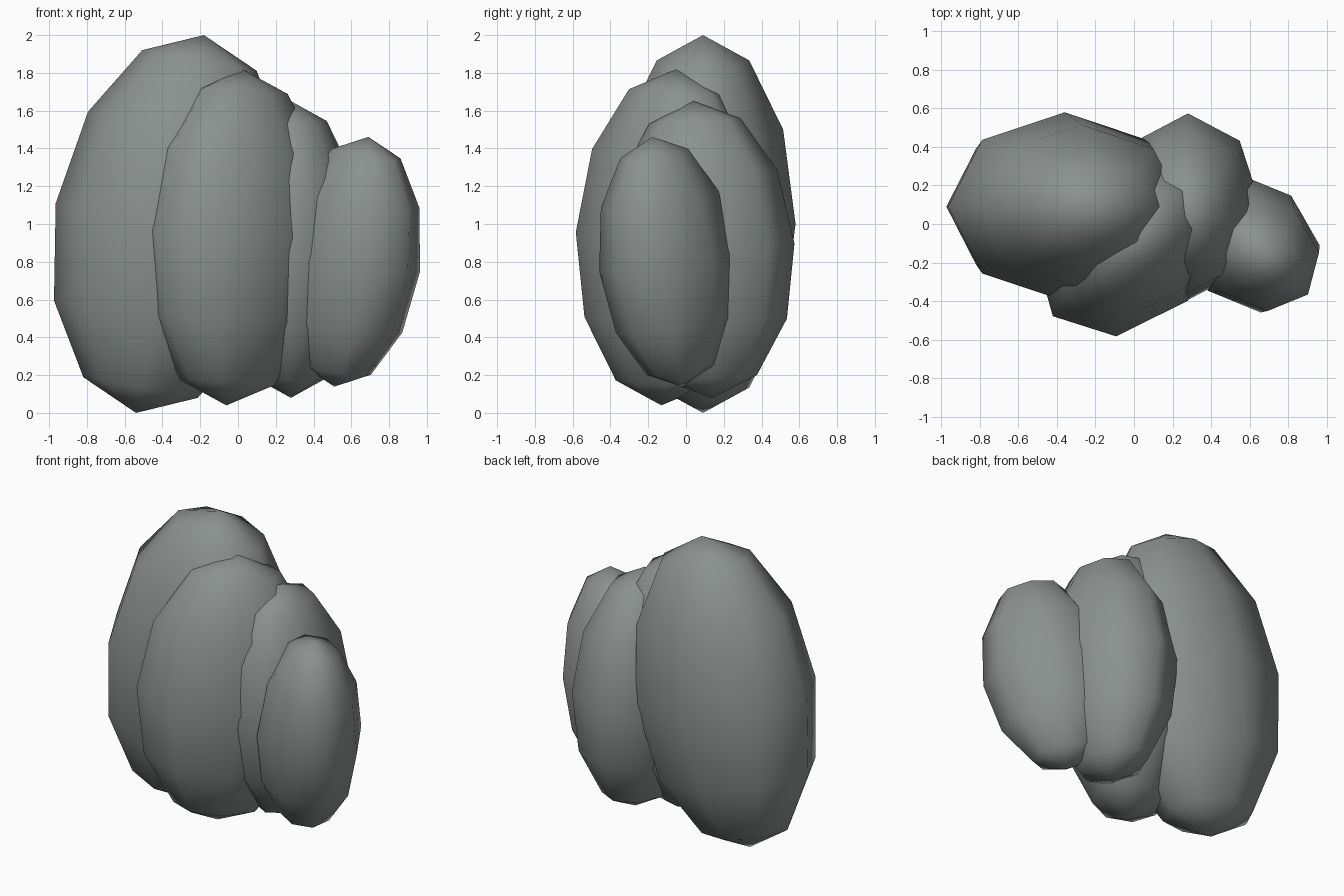
import bpy

cube = bpy.data.objects.get("Cube")
if cube:
    bpy.data.objects.remove(cube)

# Single stone colour
stone = bpy.data.materials.new("grey_stone")
stone.use_nodes = True
colour = (0.26, 0.285, 0.275, 1)
stone.diffuse_color = colour
bsdf = stone.node_tree.nodes["Principled BSDF"]
bsdf.inputs["Base Color"].default_value = colour
bsdf.inputs["Roughness"].default_value = 0.9


def boulder(name, centre, radii, tilt):
    """Low-poly sphere stretched into a standing, leaning stone."""
    bpy.ops.mesh.primitive_uv_sphere_add(
        segments=8, ring_count=6, radius=1, location=centre, rotation=tilt)
    obj = bpy.context.object
    obj.name = name
    obj.scale = radii
    obj.data.materials.append(stone)
    bpy.ops.object.shade_smooth()
    return obj


# Four overlapping stones, tallest to shortest
boulder("tall_boulder", (-0.36, 0.09, 1.0), (0.615, 0.49, 1.016), (0, 0.178, 0))
boulder("front_boulder", (-0.02, -0.09, 0.93), (0.56, 0.43, 0.892), (0, 0.065, 0.77))
boulder("back_boulder", (0.28, 0.09, 0.865), (0.38, 0.485, 0.787), (0.064, 0, 0))
boulder("small_boulder", (0.6, -0.1, 0.8), (0.403, 0.328, 0.672), (0, 0.18, -0.72))
